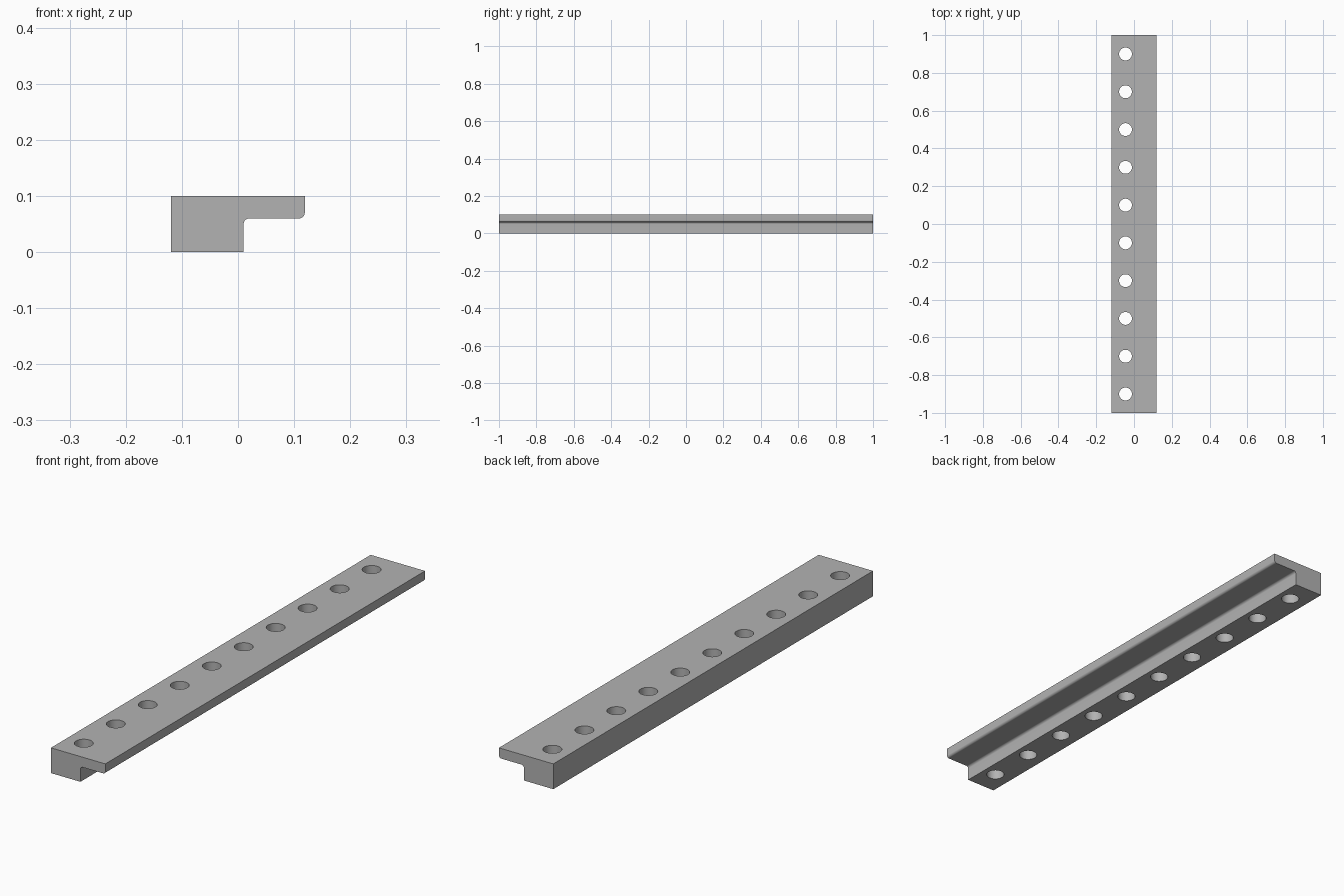
import bpy, bmesh
from math import pi, sin, cos, radians

cube = bpy.data.objects.get("Cube")
if cube:
    bpy.data.objects.remove(cube, do_unlink=True)

LENGTH, HALF_W, HEIGHT = 2.0, 0.119, 0.1
STEP_X, LIP_Z, FILLET = 0.01, 0.06, 0.01
HOLE_X, HOLE_R, HOLES, PITCH = -0.045, 0.034, 10, 0.2

steel = bpy.data.materials.new("grey steel")
steel.use_nodes = True
grey = (0.45, 0.45, 0.45, 1)
steel.diffuse_color = grey
steel.node_tree.nodes["Principled BSDF"].inputs["Base Color"].default_value = grey


def make_object(name, bm):
    bmesh.ops.recalc_face_normals(bm, faces=bm.faces)
    mesh = bpy.data.meshes.new(name)
    bm.to_mesh(mesh)
    bm.free()
    mesh.materials.append(steel)
    obj = bpy.data.objects.new(name, mesh)
    bpy.context.collection.objects.link(obj)
    return obj


def arc(cx, cz, start, end, steps=8):
    angles = [radians(start + (end - start) * i / steps) for i in range(steps + 1)]
    return [(cx + FILLET * cos(a), cz + FILLET * sin(a)) for a in angles]


# Stepped rail section: thick body, filleted inner corner, rounded lip
profile = [(-HALF_W, HEIGHT), (-HALF_W, 0), (STEP_X, 0)]
profile += arc(STEP_X + FILLET, LIP_Z - FILLET, 180, 90)
profile += arc(HALF_W - FILLET, LIP_Z + FILLET, -90, 0)
profile += [(HALF_W, HEIGHT)]

bm = bmesh.new()
end = bm.faces.new([bm.verts.new((x, -LENGTH / 2, z)) for x, z in profile])
swept = bmesh.ops.extrude_face_region(bm, geom=[end], use_keep_orig=True)
verts = [v for v in swept["geom"] if isinstance(v, bmesh.types.BMVert)]
bmesh.ops.translate(bm, verts=verts, vec=(0, LENGTH, 0))
rail = make_object("stepped_rail", bm)

# Row of through-hole cutters
bm = bmesh.new()
for i in range(HOLES):
    made = bmesh.ops.create_cone(bm, cap_ends=True, segments=48, radius1=HOLE_R,
                                 radius2=HOLE_R, depth=HEIGHT * 2)
    y = (i - (HOLES - 1) / 2) * PITCH
    bmesh.ops.translate(bm, verts=made["verts"], vec=(HOLE_X, y, HEIGHT / 2))
cutter = make_object("hole_cutters", bm)
cutter.hide_render = True

# Drill the holes, then discard the cutters
drill = rail.modifiers.new("mounting holes", "BOOLEAN")
drill.operation = "DIFFERENCE"
drill.solver = "EXACT"
drill.object = cutter
bpy.ops.object.select_all(action="DESELECT")
rail.select_set(True)
bpy.context.view_layer.objects.active = rail
bpy.ops.object.modifier_apply(modifier=drill.name)
bpy.data.objects.remove(cutter, do_unlink=True)

# Smooth fillets and hole walls, keep hard edges
bpy.ops.object.shade_smooth_by_angle(angle=pi / 6)
